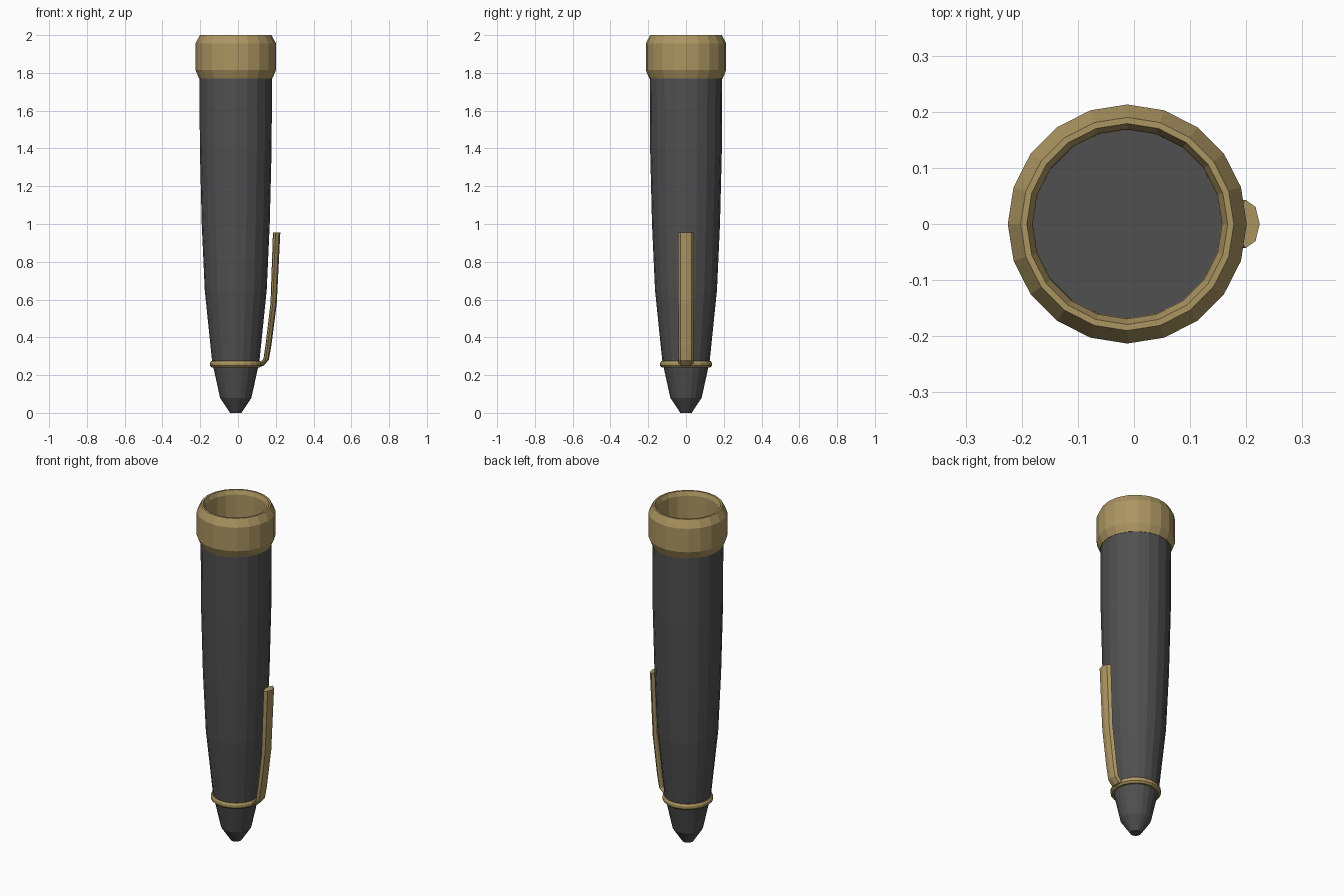
import bpy, bmesh, math
from mathutils import Vector

if "Cube" in bpy.data.objects:
    bpy.data.objects.remove(bpy.data.objects["Cube"], do_unlink=True)

AXIS_X = -0.012   # the barrel sits slightly off centre to balance the clip
SIDES = 20


def material(name, rgb):
    mat = bpy.data.materials.new(name)
    mat.use_nodes = True
    color = (*rgb, 1)
    mat.diffuse_color = color
    mat.node_tree.nodes["Principled BSDF"].inputs["Base Color"].default_value = color
    return mat


def build(name, rings, mat, closed=False):
    """Skin a list of point rings; cap the ends, or join last ring to first."""
    bm = bmesh.new()
    loops = [[bm.verts.new(p) for p in ring] for ring in rings]
    pairs = list(zip(loops, loops[1:]))
    if closed:
        pairs.append((loops[-1], loops[0]))
    else:
        bm.faces.new(loops[0])
        bm.faces.new(loops[-1])
    for a, b in pairs:
        for i in range(len(a)):
            j = (i + 1) % len(a)
            bm.faces.new((a[i], a[j], b[j], b[i]))
    bmesh.ops.recalc_face_normals(bm, faces=bm.faces)
    mesh = bpy.data.meshes.new(name)
    bm.to_mesh(mesh)
    bm.free()
    mesh.materials.append(mat)
    obj = bpy.data.objects.new(name, mesh)
    bpy.context.collection.objects.link(obj)
    return obj


def circle(radius, z):
    angles = [math.tau * i / SIDES for i in range(SIDES)]
    return [(AXIS_X + radius * math.cos(a), radius * math.sin(a), z) for a in angles]


def lathe(name, profile, mat, closed=False):
    return build(name, [circle(r, z) for r, z in profile], mat, closed)


dark = material("dark grey", (0.08, 0.08, 0.08))
gold = material("dull gold", (0.41, 0.30, 0.12))

# Tapered barrel with a pointed tip and a flat floor inside the collar
lathe("barrel", [(0.03, 0), (0.083, 0.08), (0.118, 0.24), (0.126, 0.28),
                 (0.164, 0.65), (0.18, 1.0), (0.19, 1.4), (0.192, 1.79)], dark)

# Hollow bevelled collar at the open end
lathe("collar", [(0.168, 1.77), (0.194, 1.77), (0.213, 1.815), (0.213, 1.955),
                 (0.19, 2.0), (0.179, 2.0), (0.169, 1.975)], gold, True)

# Thin band that holds the clip
lathe("clip_band", [(0.11, 0.24), (0.128, 0.24), (0.137, 0.25),
                    (0.137, 0.265), (0.13, 0.275), (0.11, 0.275)], gold, True)

# Clip: a flattened rounded section swept along a bent path (x, z, size)
path = [(0.09, 0.258, 0.6), (0.125, 0.262, 0.65), (0.145, 0.285, 0.75),
        (0.157, 0.36, 0.8), (0.184, 0.58, 0.85), (0.199, 0.955, 1.0)]
points = [Vector((x, 0, z)) for x, z, s in path]
sections = []
for i, p in enumerate(points):
    tangent = (points[min(i + 1, len(path) - 1)] - points[max(i - 1, 0)]).normalized()
    outward = Vector((tangent.z, 0, -tangent.x))
    ring = []
    for k in range(8):
        a = math.tau * k / 8
        depth = 0.025 if math.cos(a) > 0 else 0.014
        width = 0.03 + 0.013 * path[i][2]
        ring.append(p + outward * depth * path[i][2] * math.cos(a)
                    + Vector((0, width * math.sin(a), 0)))
    sections.append(ring)
build("clip", sections, gold)
